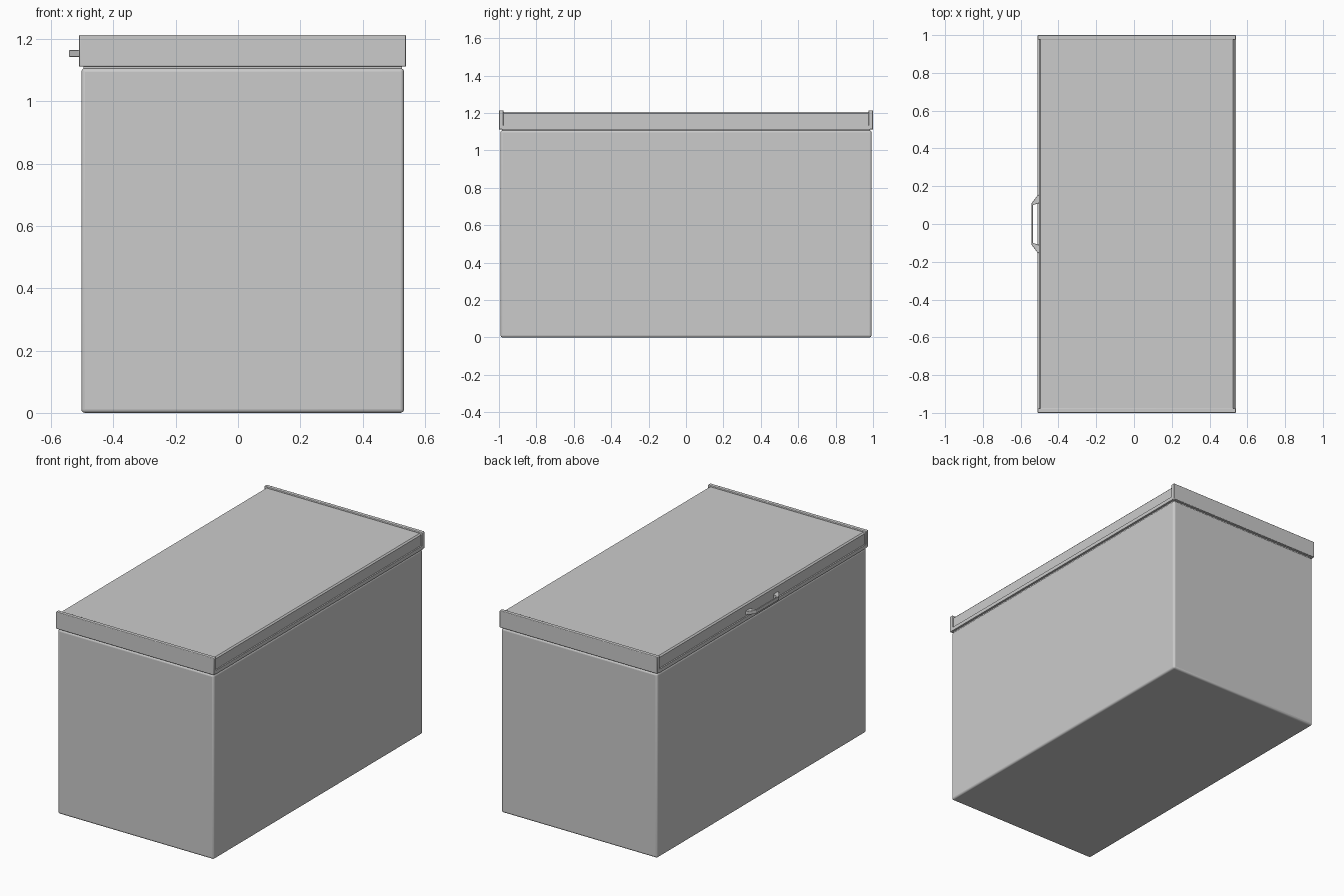
import bpy, bmesh, math

if "Cube" in bpy.data.objects:
    bpy.data.objects.remove(bpy.data.objects["Cube"])


def finish(obj, bevel=0.0, segments=3):
    bpy.context.view_layer.objects.active = obj
    obj.select_set(True)
    if bevel:
        mod = obj.modifiers.new("Rounded edges", 'BEVEL')
        mod.width = bevel
        mod.segments = segments
        mod.limit_method = 'ANGLE'
    bpy.ops.object.shade_smooth_by_angle(angle=math.radians(35))
    obj.select_set(False)
    return obj


def box(name, x, y, z, bevel=0.0, segments=3):
    bpy.ops.mesh.primitive_cube_add(size=1)
    obj = bpy.context.object
    obj.name = name
    for v in obj.data.vertices:
        v.co = [lo if c < 0 else hi for c, (lo, hi) in zip(v.co, (x, y, z))]
    return finish(obj, bevel, segments)


def prism(name, outline, axis, lo, hi, bevel=0.0):
    """Extrude a 2D outline along 'y' (outline is x,z) or 'z' (outline is x,y)."""
    place = (lambda a, b: (a, lo, b)) if axis == 'y' else (lambda a, b: (a, b, lo))
    bm = bmesh.new()
    face = bm.faces.new([bm.verts.new(place(a, b)) for a, b in outline])
    ext = bmesh.ops.extrude_face_region(bm, geom=[face])
    new = [g for g in ext['geom'] if isinstance(g, bmesh.types.BMVert)]
    offset = (0, hi - lo, 0) if axis == 'y' else (0, 0, hi - lo)
    bmesh.ops.translate(bm, verts=new, vec=offset)
    bmesh.ops.recalc_face_normals(bm, faces=bm.faces)
    mesh = bpy.data.meshes.new(name)
    bm.to_mesh(mesh)
    bm.free()
    obj = bpy.data.objects.new(name, mesh)
    bpy.context.collection.objects.link(obj)
    return finish(obj, bevel, 2)


# Cabinet and the seal under the lid
box("cabinet", (-0.503, 0.533), (-0.992, 0.992), (0, 1.107), 0.012, 4)
box("lid_seal", (-0.496, 0.526), (-0.984, 0.984), (1.09, 1.115))

# Lid panel: recessed long sides above a bottom ledge
L, R, D = -0.51, 0.539, 0.008
prism("lid_panel", [(L, 1.112), (R, 1.112), (R, 1.134), (R - D, 1.134),
                    (R - D, 1.198), (R - D - 0.008, 1.206),
                    (L + D + 0.008, 1.206), (L + D, 1.198),
                    (L + D, 1.134), (L, 1.134)], 'y', -0.985, 0.985)

# Raised end caps of the lid
for side, name in ((-1, "lid_cap_front"), (1, "lid_cap_back")):
    y = sorted((side * 0.976, side * 1.0))
    box(name, (L, R), y, (1.112, 1.214), 0.004, 3)

# Handle: thin grip bar on two flared brackets
half = [(-0.500, 0.155), (-0.511, 0.152), (-0.542, 0.110)]
inner = [(-0.534, 0.100), (-0.500, 0.112)]
outline = (half + [(x, -y) for x, y in reversed(half)]
           + [(x, -y) for x, y in reversed(inner)] + inner)
prism("handle", outline, 'z', 1.143, 1.165, 0.002)
